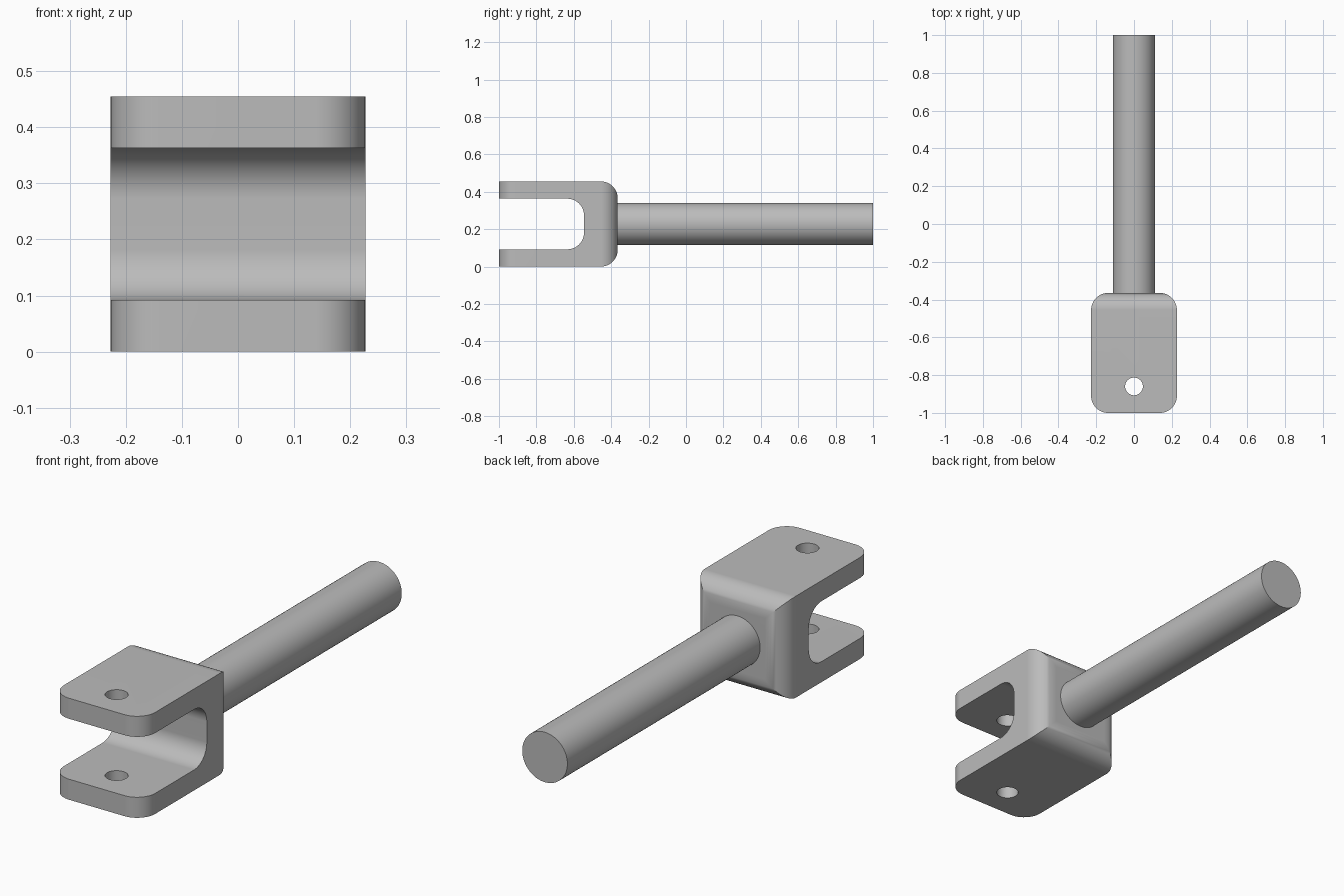
import bpy, bmesh, math
from mathutils import Vector, Matrix

cube = bpy.data.objects.get("Cube")
if cube:
    bpy.data.objects.remove(cube, do_unlink=True)

grey = bpy.data.materials.new("plain grey")
grey.use_nodes = True
COLOR = (0.5, 0.5, 0.5, 1)
grey.diffuse_color = COLOR
grey.node_tree.nodes["Principled BSDF"].inputs["Base Color"].default_value = COLOR

HALF, HEIGHT = 0.227, 0.455
FRONT, BACK = -1.0, -0.365
SLOT_END, WALL = -0.545, 0.092
ROUND, STEPS = 0.09, 12
MID = HEIGHT / 2


def link(name, bm):
    bmesh.ops.recalc_face_normals(bm, faces=bm.faces)
    mesh = bpy.data.meshes.new(name)
    bm.to_mesh(mesh)
    bm.free()
    mesh.materials.append(grey)
    obj = bpy.data.objects.new(name, mesh)
    bpy.context.collection.objects.link(obj)
    return obj


def arc(cu, cv, start, sweep):
    """Quarter arc of the common corner radius."""
    angles = [math.radians(start + sweep * i / STEPS) for i in range(STEPS + 1)]
    return [(cu + ROUND * math.cos(a), cv + ROUND * math.sin(a)) for a in angles]


def extrude(name, outline, place, direction):
    bm = bmesh.new()
    face = bm.faces.new([bm.verts.new(place(u, v)) for u, v in outline])
    new = bmesh.ops.extrude_face_region(bm, geom=[face])["geom"]
    bmesh.ops.translate(bm, vec=Vector(direction),
                        verts=[g for g in new if isinstance(g, bmesh.types.BMVert)])
    return link(name, bm)


def cylinder(name, radius, length, matrix, segments):
    bm = bmesh.new()
    bmesh.ops.create_cone(bm, cap_ends=True, segments=segments, radius1=radius,
                          radius2=radius, depth=length, matrix=matrix)
    return link(name, bm)


def cut(target, cutter, operation):
    mod = target.modifiers.new("cut", 'BOOLEAN')
    mod.operation, mod.solver, mod.object = operation, 'EXACT', cutter
    bpy.context.view_layer.objects.active = target
    bpy.ops.object.modifier_apply(modifier=mod.name)
    bpy.data.objects.remove(cutter, do_unlink=True)


def smooth(obj):
    bpy.ops.object.select_all(action='DESELECT')
    obj.select_set(True)
    bpy.context.view_layer.objects.active = obj
    bpy.ops.object.shade_smooth_by_angle(angle=math.radians(30))
    mod = obj.modifiers.new("even shading", 'WEIGHTED_NORMAL')
    mod.keep_sharp = True


# Fork: side profile with a round-ended slot
side = [(FRONT, 0)]
side += arc(BACK - ROUND, ROUND, -90, 90)
side += arc(BACK - ROUND, HEIGHT - ROUND, 0, 90)
side += [(FRONT, HEIGHT), (FRONT, HEIGHT - WALL)]
side += arc(SLOT_END - ROUND, HEIGHT - WALL - ROUND, 90, -90)
side += arc(SLOT_END - ROUND, WALL + ROUND, 0, -90)
side += [(FRONT, WALL)]
fork = extrude("fork", side, lambda y, z: (-HALF, y, z), (2 * HALF, 0, 0))

# Rounded plan outline trims the vertical corners
plan = []
for sx, sy, start in ((1, 1, 0), (-1, 1, 90), (-1, -1, 180), (1, -1, 270)):
    cy = BACK - ROUND if sy > 0 else FRONT + ROUND
    plan += arc(sx * (HALF - ROUND), cy, start, 90)
trim = extrude("plan_trim", plan, lambda x, y: (x, y, -0.1), (0, 0, HEIGHT + 0.2))
cut(fork, trim, 'INTERSECT')

# Pin hole through both arms
hole = cylinder("pin_hole", 0.047, 1, Matrix.Translation((0, -0.86, MID)), 40)
cut(fork, hole, 'DIFFERENCE')
smooth(fork)

# Rod running back from the fork
ROD_START = BACK - 0.08
turn = Matrix.Rotation(math.radians(90), 4, 'X')
spot = Matrix.Translation((0, (1 + ROD_START) / 2, MID))
rod = cylinder("rod", 0.112, 1 - ROD_START, spot @ turn, 64)
smooth(rod)
